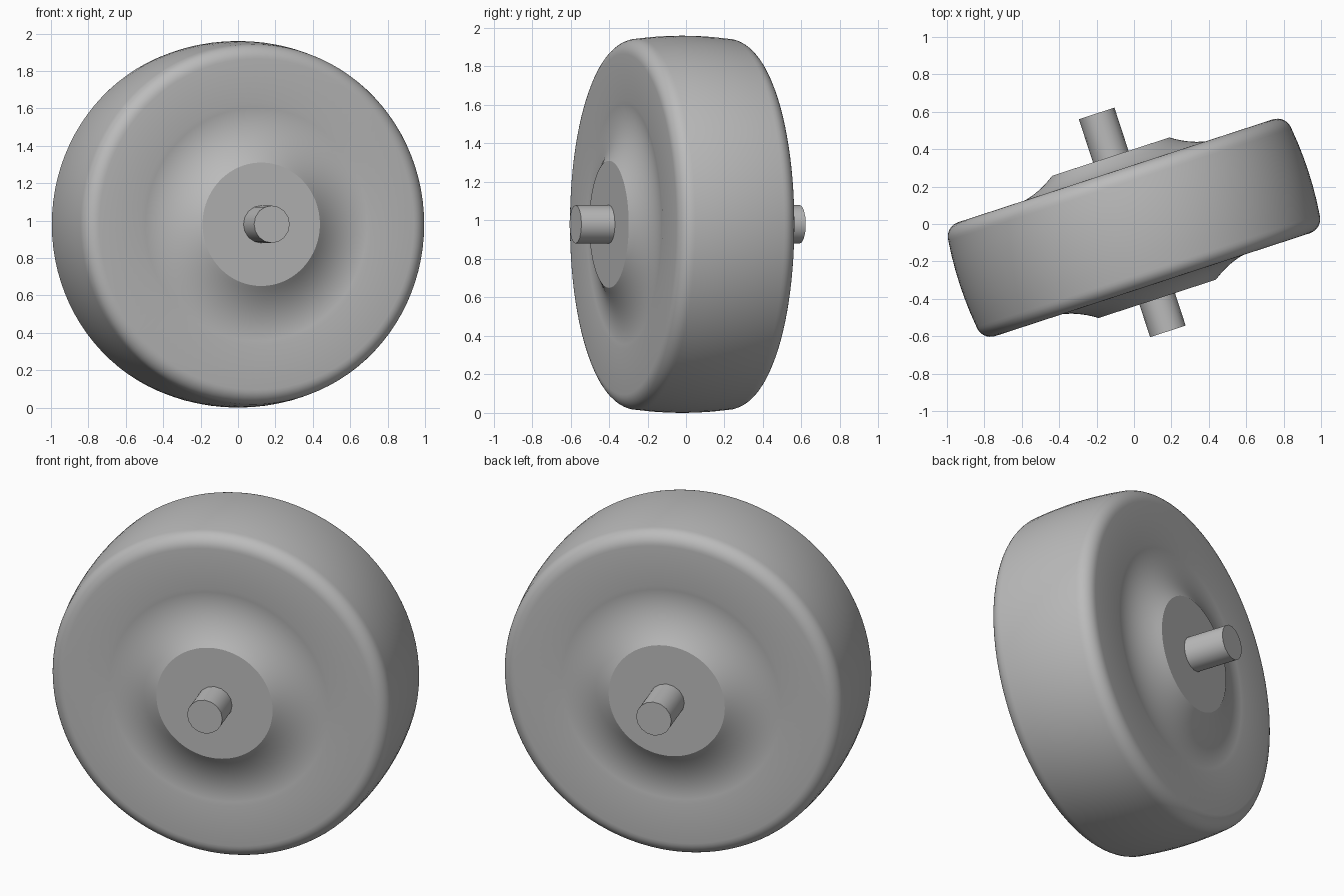
import bpy, bmesh, math
from mathutils import Matrix, Vector

cube = bpy.data.objects.get("Cube")
if cube:
    bpy.data.objects.remove(cube, do_unlink=True)

grey = bpy.data.materials.new("plain grey")
grey.use_nodes = True
COLOUR = (0.5, 0.5, 0.5, 1)
grey.diffuse_color = COLOUR
grey.node_tree.nodes["Principled BSDF"].inputs["Base Color"].default_value = COLOUR

CENTRE = Vector((0, -0.02, 0.98))
TURN = Matrix.Rotation(math.radians(18.1), 4, "Z")


def lathe(name, profile, sides, shift=0.0):
    """Spin (radius, depth) points around the axle; both ends lie on the axis."""
    bm = bmesh.new()
    rings = []
    for r, d in profile:
        count = sides if r > 0 else 1
        rings.append([bm.verts.new((r * math.cos(math.tau * i / sides), -d - shift,
                                    r * math.sin(math.tau * i / sides)))
                      for i in range(count)])
    for a, b in zip(rings, rings[1:]):
        for i in range(sides):
            j = (i + 1) % sides
            corners = [a[i % len(a)], a[j % len(a)], b[j % len(b)], b[i % len(b)]]
            bm.faces.new(list(dict.fromkeys(corners)))
    bmesh.ops.recalc_face_normals(bm, faces=bm.faces)
    mesh = bpy.data.meshes.new(name)
    bm.to_mesh(mesh)
    bm.free()
    obj = bpy.data.objects.new(name, mesh)
    bpy.context.collection.objects.link(obj)
    mesh.materials.append(grey)
    obj.matrix_world = Matrix.Translation(CENTRE) @ TURN
    bpy.ops.object.select_all(action="DESELECT")
    obj.select_set(True)
    bpy.context.view_layer.objects.active = obj
    bpy.ops.object.shade_smooth_by_angle(angle=math.radians(30))
    return obj


# One half of the wheel: flat hub, dished ring, flat face, rounded rim, crowned tread
HALF, HUB, DISH, ROUND = 0.32, 0.33, 0.65, 0.08
half = [(0, 0.4)]
for i in range(13):
    r = HUB + (DISH - HUB) * i / 12
    half.append((r, 0.313 + 1.39 * (r - 0.58) ** 2))
for i in range(9):
    t = math.radians(88 * i / 8)
    half.append((0.885 + ROUND * math.sin(t), HALF - ROUND + ROUND * math.cos(t)))
for d in (0.16, 0.08):
    half.append((0.98 - 0.25 * d * d, d))
wheel_profile = half + [(0.98, 0)] + [(r, -d) for r, d in reversed(half)]
lathe("wheel", wheel_profile, 96)

# Axle through the hub, slightly longer at the back
AXLE = 0.613
lathe("axle", [(0, AXLE), (0.1, AXLE), (0.1, -AXLE), (0, -AXLE)], 16, shift=-0.03)
